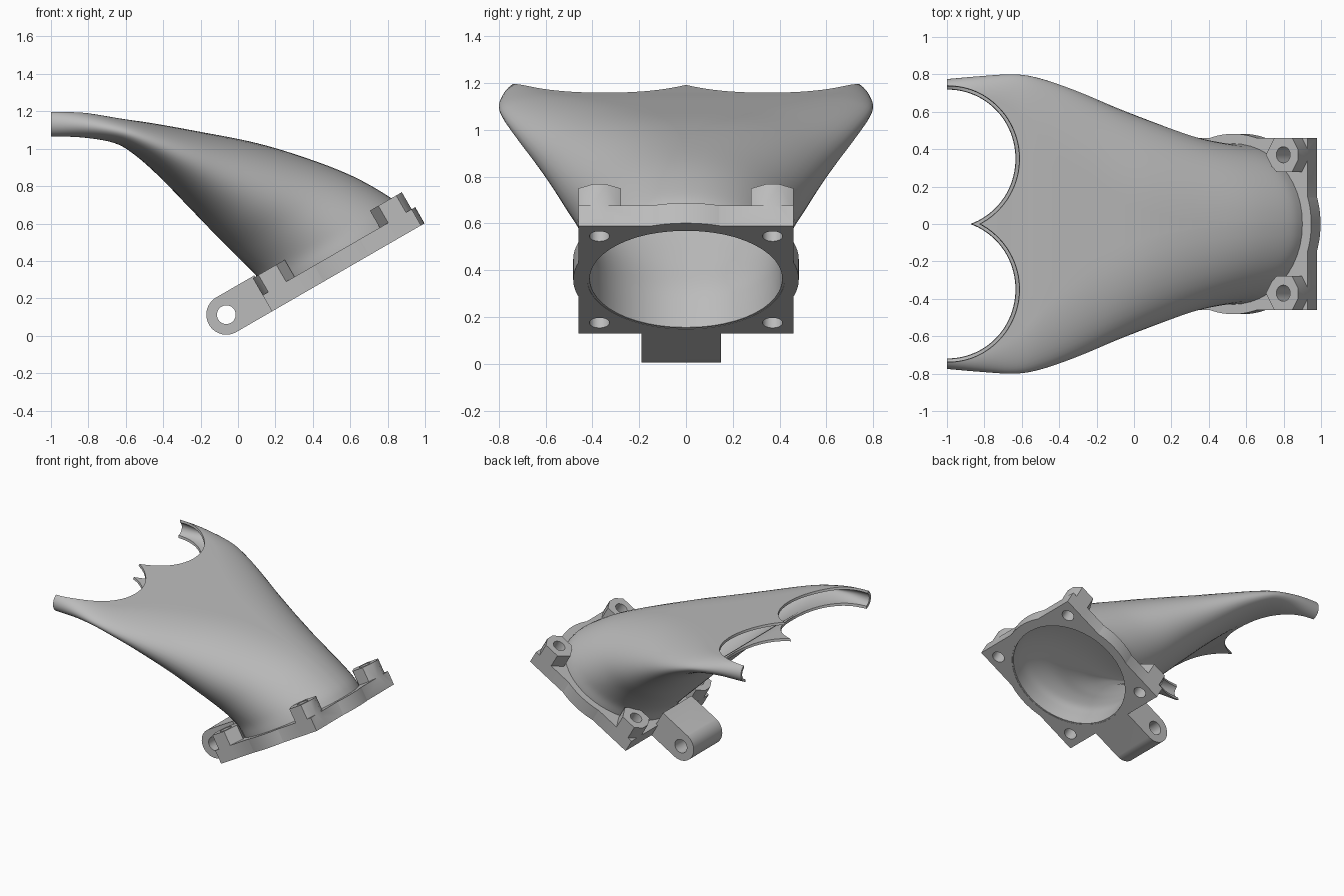
import bpy, bmesh, math
from mathutils import Matrix, Vector

cube = bpy.data.objects.get("Cube")
if cube:
    bpy.data.objects.remove(cube)

grey = bpy.data.materials.new("plain_grey")
grey.use_nodes = True
grey.diffuse_color = (0.5, 0.5, 0.5, 1)
grey.node_tree.nodes["Principled BSDF"].inputs["Base Color"].default_value = (0.5, 0.5, 0.5, 1)

# Flange frame: tilted 30 degrees about y
TILT = Matrix.Translation((0.58, 0, 0.36)) @ Matrix.Rotation(math.radians(-30), 4, 'Y')


def finish(name, bm):
    bmesh.ops.recalc_face_normals(bm, faces=bm.faces)
    mesh = bpy.data.meshes.new(name)
    bm.to_mesh(mesh)
    bm.free()
    mesh.materials.append(grey)
    ob = bpy.data.objects.new(name, mesh)
    bpy.context.collection.objects.link(ob)
    return ob


def box(name, x0, x1, y0, y1, z0, z1):
    bm = bmesh.new()
    size = Matrix.Diagonal((x1 - x0, y1 - y0, z1 - z0, 1))
    mid = Matrix.Translation(((x0 + x1) / 2, (y0 + y1) / 2, (z0 + z1) / 2))
    bmesh.ops.create_cube(bm, size=1, matrix=mid @ size)
    return finish(name, bm)


def cylinder(name, centre, r, depth, sides=64, r_top=None, turn=0, axis='Z'):
    bm = bmesh.new()
    bmesh.ops.create_cone(bm, cap_ends=True, segments=sides, radius1=r,
                          radius2=r if r_top is None else r_top, depth=depth,
                          matrix=Matrix.Translation(centre) @ Matrix.Rotation(turn, 4, axis))
    return finish(name, bm)


def apply(ob, mod):
    bpy.context.view_layer.objects.active = ob
    bpy.ops.object.modifier_apply(modifier=mod.name)


def combine(ob, other, operation):
    mod = ob.modifiers.new("combine", 'BOOLEAN')
    mod.operation, mod.solver, mod.object = operation, 'EXACT', other
    apply(ob, mod)
    bpy.data.objects.remove(other)


def smooth(ob):
    bpy.ops.object.select_all(action='DESELECT')
    ob.select_set(True)
    bpy.context.view_layer.objects.active = ob
    bpy.ops.object.shade_smooth_by_angle(angle=math.radians(32))


# Square flange with rounded bulges on the edges
HALF, THICK, BOLT = 0.46, 0.1, 0.37
flange = box("flange", -HALF, HALF, -HALF, HALF, 0, THICK)
combine(flange, cylinder("bulge", (0, 0, THICK / 2), 0.482, THICK, 128), 'UNION')

# Hexagonal bosses, trimmed flush with the flange edges and clear of the duct
corners = [(sx * BOLT, sy * BOLT) for sx in (-1, 1) for sy in (-1, 1)]
for x, y in corners:
    boss = cylinder("boss", (x, y, 0.11), 0.107, 0.19, 6, turn=math.pi / 2)
    combine(boss, box("trim", -HALF, HALF, -HALF, HALF, 0, 1), 'INTERSECT')
    combine(boss, cylinder("clearance", (0, 0, 0), 0.43, 1, 96), 'DIFFERENCE')
    combine(flange, boss, 'UNION')

# Mounting arm with rounded end
PIVOT, ARM = -0.68, 0.107
SIDEWAYS = dict(turn=math.pi / 2, axis='X')
arm = box("mounting_arm", PIVOT, -0.445, -0.19, 0.15, 0, 2 * ARM)
combine(arm, cylinder("arm_end", (PIVOT, -0.02, ARM), ARM, 0.34, **SIDEWAYS), 'UNION')
combine(arm, cylinder("pin_hole", (PIVOT, -0.02, ARM), 0.05, 1, **SIDEWAYS), 'DIFFERENCE')

# Air opening and bolt holes
combine(flange, cylinder("opening", (0, 0, 0), 0.422, 1, 96), 'DIFFERENCE')
for x, y in corners:
    combine(flange, cylinder("bolt_hole", (x, y, 0), 0.043, 1, 32), 'DIFFERENCE')
for part in (flange, arm):
    part.data.transform(TILT)
    smooth(part)

# Duct sections: top x, top z, bottom x, bottom z, half width
SECTIONS = [Vector(s) for s in (
    (0.951, 0.577, 0.207, 0.147, 0.43),
    (0.90, 0.66, 0.158, 0.232, 0.43),
    (0.82, 0.735, 0.10, 0.318, 0.433),
    (0.62, 0.85, 0.0, 0.42, 0.468),
    (0.38, 0.945, -0.12, 0.54, 0.536),
    (0.10, 1.03, -0.26, 0.685, 0.618),
    (-0.20, 1.09, -0.42, 0.85, 0.714),
    (-0.45, 1.135, -0.55, 0.965, 0.778),
    (-0.62, 1.16, -0.66, 1.03, 0.80),
    (-0.82, 1.192, -0.83, 1.06, 0.79),
    (-1.0, 1.205, -1.0, 1.065, 0.775))]
LAST, STEPS, ARC, FLAT = len(SECTIONS) - 1, 6, 24, 8


def section_at(t):
    i = min(int(t), LAST - 1)
    f = t - i
    p0, p1, p2, p3 = (SECTIONS[max(0, min(LAST, i + k))] for k in (-1, 0, 1, 2))
    return 0.5 * (2 * p1 + (p2 - p0) * f + (2 * p0 - 5 * p1 + 4 * p2 - p3) * f ** 2
                  + (3 * p1 - p0 - 3 * p2 + p3) * f ** 3)


def ramp(t, start, end):
    f = max(0, min(1, (t - start) / (end - start)))
    return f * f * (3 - 2 * f)


def outline(w, r):
    """Side and height offsets around a rounded slot; height runs -1 to 1."""
    for side in (1, -1):
        for k in range(ARC + 1):
            a = side * (math.pi * k / ARC - math.pi / 2)
            yield side * (w - r + r * math.cos(a)), math.sin(a), math.cos(a)
        for k in range(1, FLAT):
            yield side * (w - r) * (1 - 2 * k / FLAT), side, 0


bm = bmesh.new()
rings = []
for j in range(LAST * STEPS + 1):
    t = j / STEPS
    tx, tz, bx, bz, w = section_at(t)
    top, low = Vector((tx, 0, tz)), Vector((bx, 0, bz))
    mid, up = (top + low) / 2, (top - low) / 2
    slot = ramp(t, 3, 10)
    r = 0.98 * w * (1 - slot) + up.length * slot
    sag = 0.1 * ramp(t, 1.5, 4) * (1 - ramp(t, 5, 8))
    rings.append([bm.verts.new(mid + up * (h - sag * c * c) + Vector((0, y, 0)))
                  for y, h, c in outline(w, r)])
for lower, upper in zip(rings, rings[1:]):
    for k in range(len(lower)):
        n = (k + 1) % len(lower)
        bm.faces.new((lower[k], lower[n], upper[n], upper[k]))
duct = finish("duct", bm)
shell = duct.modifiers.new("wall", 'SOLIDIFY')
shell.thickness, shell.offset = 0.018, -1
apply(duct, shell)

# Two round scoops at the outlet
for side in (-1, 1):
    scoop = cylinder("scoop", (-0.996, side * 0.349, 1.1), 0.343, 0.4, 96, r_top=0.407)
    combine(duct, scoop, 'DIFFERENCE')
smooth(duct)
